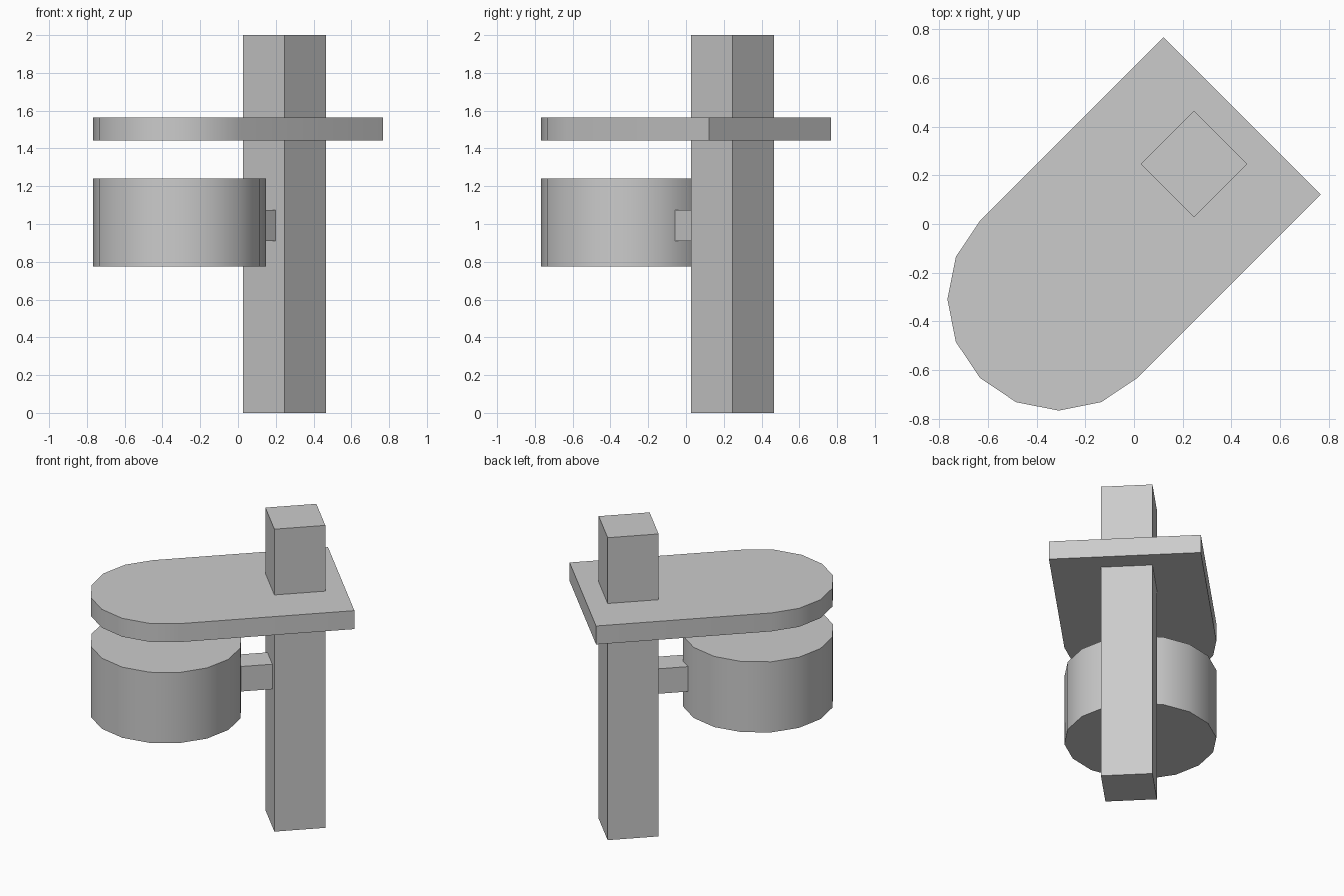
import bpy, bmesh, math
from mathutils import Matrix

if "Cube" in bpy.data.objects:
    bpy.data.objects.remove(bpy.data.objects["Cube"])

# Everything lies along the plan diagonal: draw outlines on local x, then turn 45 degrees
TURN = Matrix.Rotation(math.radians(45), 4, 'Z')
DRUM_X, RADIUS = -0.438, 0.457


def prism(name, outline, z0, z1, smooth=False):
    bm = bmesh.new()
    face = bm.faces.new([bm.verts.new((x, y, z0)) for x, y in outline])
    top = bmesh.ops.extrude_face_region(bm, geom=[face])
    verts = [v for v in top["geom"] if isinstance(v, bmesh.types.BMVert)]
    bmesh.ops.translate(bm, verts=verts, vec=(0, 0, z1 - z0))
    bm.transform(TURN)
    bmesh.ops.recalc_face_normals(bm, faces=bm.faces)
    mesh = bpy.data.meshes.new(name)
    bm.to_mesh(mesh)
    bm.free()
    obj = bpy.data.objects.new(name, mesh)
    bpy.context.collection.objects.link(obj)
    if smooth:
        bpy.ops.object.select_all(action='DESELECT')
        obj.select_set(True)
        bpy.context.view_layer.objects.active = obj
        bpy.ops.object.shade_smooth_by_angle(angle=math.radians(30))
    return obj


def rect(x0, x1, half):
    return [(x0, -half), (x1, -half), (x1, half), (x0, half)]


def arc(first, count):
    # points of a 16-sided circle around the drum axis
    return [(DRUM_X + RADIUS * math.cos(i * math.pi / 8), RADIUS * math.sin(i * math.pi / 8))
            for i in range(first, first + count)]


# Square upright post
prism("post", rect(0.349 - 0.155, 0.349 + 0.155, 0.155), 0, 2)

# Flat plate with one rounded end, pierced by the post
prism("top_plate", arc(4, 9) + [(0.628, -RADIUS), (0.628, RADIUS)], 1.443, 1.565, True)

# Drum under the plate's rounded end
prism("drum", arc(0, 16), 0.775, 1.242, True)

# Short bar joining drum and post
prism("connecting_bar", rect(-0.1, 0.2, 0.085), 0.91, 1.075)
